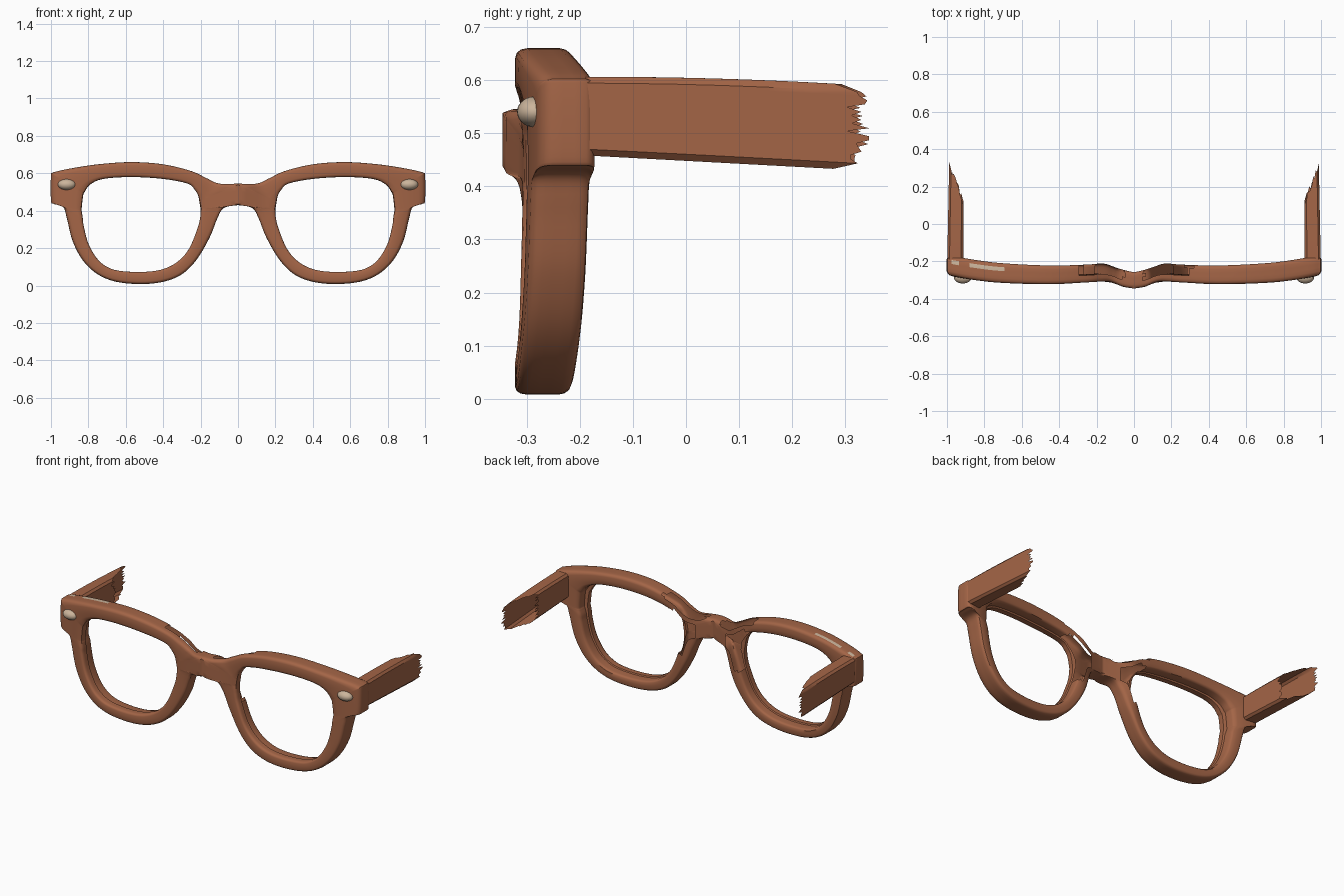
import bpy, bmesh, random
from mathutils import Vector

random.seed(4)
default_cube = bpy.data.objects.get("Cube")
if default_cube:
    bpy.data.objects.remove(default_cube, do_unlink=True)


def material(name, rgb):
    mat = bpy.data.materials.new(name)
    mat.use_nodes = True
    mat.diffuse_color = (*rgb, 1)
    mat.node_tree.nodes["Principled BSDF"].inputs["Base Color"].default_value = (*rgb, 1)
    return mat


BROWN = material("warm brown", (0.37, 0.13, 0.062))
BEIGE = material("pale beige", (0.6, 0.46, 0.33))


def finish(bm, name, mats, angle=0.7):
    mesh = bpy.data.meshes.new(name)
    bm.to_mesh(mesh)
    bm.free()
    obj = bpy.data.objects.new(name, mesh)
    bpy.context.collection.objects.link(obj)
    for mat in mats:
        mesh.materials.append(mat)
    bpy.ops.object.select_all(action='DESELECT')
    obj.select_set(True)
    bpy.context.view_layer.objects.active = obj
    bpy.ops.object.shade_smooth_by_angle(angle=angle)
    return obj


def spline(pts, steps):
    """Catmull-Rom through the points, open ended."""
    out = []
    for i in range(len(pts) - 1):
        a, b, c, d = (pts[min(max(i + k, 0), len(pts) - 1)] for k in (-1, 0, 1, 2))
        for s in range(steps):
            t = s / steps
            out.append(b + (c - a) * (t / 2) + (a * 2 - b * 5 + c * 4 - d) * (t * t / 2)
                       + (b * 3 - a - c * 3 + d) * (t ** 3 / 2))
    return out + [pts[-1]]


def lookup(curve, x):
    """Smoothed value of a curve sampled as (x, y)."""
    x = abs(x)
    for p, q in zip(curve, curve[1:]):
        if x <= q.x:
            return p.y + (q.y - p.y) * (x - p.x) / max(q.x - p.x, 1e-6)
    return curve[-1].y


# Bowed front and back faces of the frame, as depth over distance from the middle
front = spline([Vector(p) for p in ((0, -.345), (.06, -.335), (.13, -.308), (.25, -.312),
                                    (.45, -.322), (.7, -.315), (.85, -.3), (1, -.275))], 6)
back = spline([Vector(p) for p in ((0, -.258), (.08, -.24), (.16, -.212), (.25, -.217),
                                   (.45, -.222), (.7, -.21), (.85, -.192), (1, -.166))], 6)

# Half frame: outer outline paired with lens opening (outer x, z, lens x, z)
OUTLINE = [
    (0, .545, .207, .45), (.1, .545, .213, .48), (.17, .575, .23, .51), (.25, .612, .27, .545),
    (.4, .648, .4, .57), (.57, .66, .57, .58), (.75, .648, .72, .57), (.9, .625, .79, .54),
    (.985, .605, .82, .5), (1, .585, .828, .48), (1, .455, .836, .41), (.985, .438, .834, .39),
    (.935, .42, .83, .36), (.915, .36, .825, .32), (.885, .24, .8, .225), (.83, .135, .75, .14),
    (.75, .06, .69, .095), (.65, .02, .62, .077), (.52, .008, .5, .073), (.4, .02, .4, .088),
    (.3, .06, .32, .13), (.22, .14, .26, .2), (.15, .26, .215, .31), (.11, .36, .203, .36),
    (.075, .415, .2, .39), (0, .43, .2, .41)]
# Rim cross-section: across from outside to lens, depth from front to back
SECTION = [(0, .8), (0, .6), (0, .4), (0, .22), (.03, .1), (.1, .03), (.22, 0), (.5, 0),
           (.8, 0), (.92, .03), (.98, .09), (1, .2), (1, .42), (.9, .46), (.9, .85),
           (.86, .95), (.76, 1), (.5, 1), (.22, 1), (.1, .97), (.03, .9)]


def build_frame():
    bm = bmesh.new()
    rows = [(p, False) for p in spline([Vector(p) for p in OUTLINE], 6)]
    first, last = rows[0][0], rows[-1][0]
    rows += [(last.lerp(first, k), True) for k in (.06, .3, .5, .7, .94)]
    for side in (1, -1):
        grid = []
        for p, seam in rows:
            ring = []
            for t, d in SECTION:
                if seam and t < .3:
                    d = round(d)
                x = max(p[0] + (p[2] - p[0]) * t, 0)
                z = p[1] + (p[3] - p[1]) * t
                y = lookup(front, x) * (1 - d) + lookup(back, x) * d
                ring.append(bm.verts.new((x * side, y, z)))
            grid.append(ring)
        n, m = len(grid), len(SECTION)
        for i in range(n):
            for j in range(m):
                quad = [grid[i][j], grid[(i + 1) % n][j],
                        grid[(i + 1) % n][(j + 1) % m], grid[i][(j + 1) % m]]
                if all(abs(v.co.x) < 1e-4 for v in quad):
                    continue
                t = (SECTION[j][0] + SECTION[(j + 1) % m][0]) / 2
                d = (SECTION[j][1] + SECTION[(j + 1) % m][1]) / 2
                mid = sum((v.co for v in quad), Vector()) / 4
                ax = abs(mid.x) + random.uniform(-.015, .015)
                # Broken-out shell beside the nose: lens wall and upper back edge
                lens_gap = t > .6 and d > .5 and ax < .27 and .3 < mid.z < .56
                top_gap = t < .3 and d > .45 and .06 < ax < .3 and mid.z > .53
                if lens_gap or top_gap:
                    continue
                face = bm.faces.new(quad if side < 0 else quad[::-1])
                # Worn patch on the right upper edge
                worn = -.88 < mid.x < -.68 or -.97 < mid.x < -.93
                if worn and t < .02 and .5 < d < .85 and mid.z > .59:
                    face.material_index = 1
    bmesh.ops.remove_doubles(bm, verts=bm.verts, dist=1e-4)
    bmesh.ops.recalc_face_normals(bm, faces=bm.faces)
    finish(bm, "frame_front", [BROWN, BEIGE])


def build_temple(side, name):
    """Hollow arm, open and splintered at the rear."""
    bm = bmesh.new()
    lo, hi, r = .912, .998, .012
    loop = []
    # Rounded rectangle as (x, height fraction)
    corners = [(lo + r, 0), (hi - r, 0), (hi, .08), (hi, .92),
               (hi - r, 1), (lo + r, 1), (lo, .92), (lo, .08)]
    for k, a in enumerate(corners):
        b = corners[(k + 1) % 8]
        cuts = (8, 1, 18, 1)[k % 4]
        loop += [Vector(a).lerp(Vector(b), s / cuts) for s in range(cuts)]
    rings = [[] for _ in range(7)]
    for p in loop:
        u = (p.x - lo) / (hi - lo)
        end = .12 + .2 * u + random.uniform(-.022, .025)
        for k, ring in enumerate(rings):
            y = -.19 + (end + .19) * k / 6
            run = (y + .17) / .5
            bottom, top = .457 - .027 * run, .606 - .016 * run * run
            x = p.x - .01 * run * u
            ring.append(bm.verts.new((x * side, y, bottom + (top - bottom) * p.y)))
    n = len(loop)
    for a, b in zip(rings, rings[1:]):
        for i in range(n):
            bm.faces.new((a[i], a[(i + 1) % n], b[(i + 1) % n], b[i]))
    bmesh.ops.recalc_face_normals(bm, faces=bm.faces)
    finish(bm, name, [BROWN])


def build_stud(side, name):
    bm = bmesh.new()
    bmesh.ops.create_uvsphere(bm, u_segments=24, v_segments=14, radius=1)
    for v in bm.verts:
        v.co = Vector((side * (.915 + v.co.x * .048), -.285 + v.co.y * .033,
                       .54 + v.co.z * .029))
    bmesh.ops.recalc_face_normals(bm, faces=bm.faces)
    finish(bm, name, [BEIGE])


build_frame()
for side, word in ((1, "left"), (-1, "right")):
    build_temple(side, word + "_temple")
    build_stud(side, word + "_stud")
